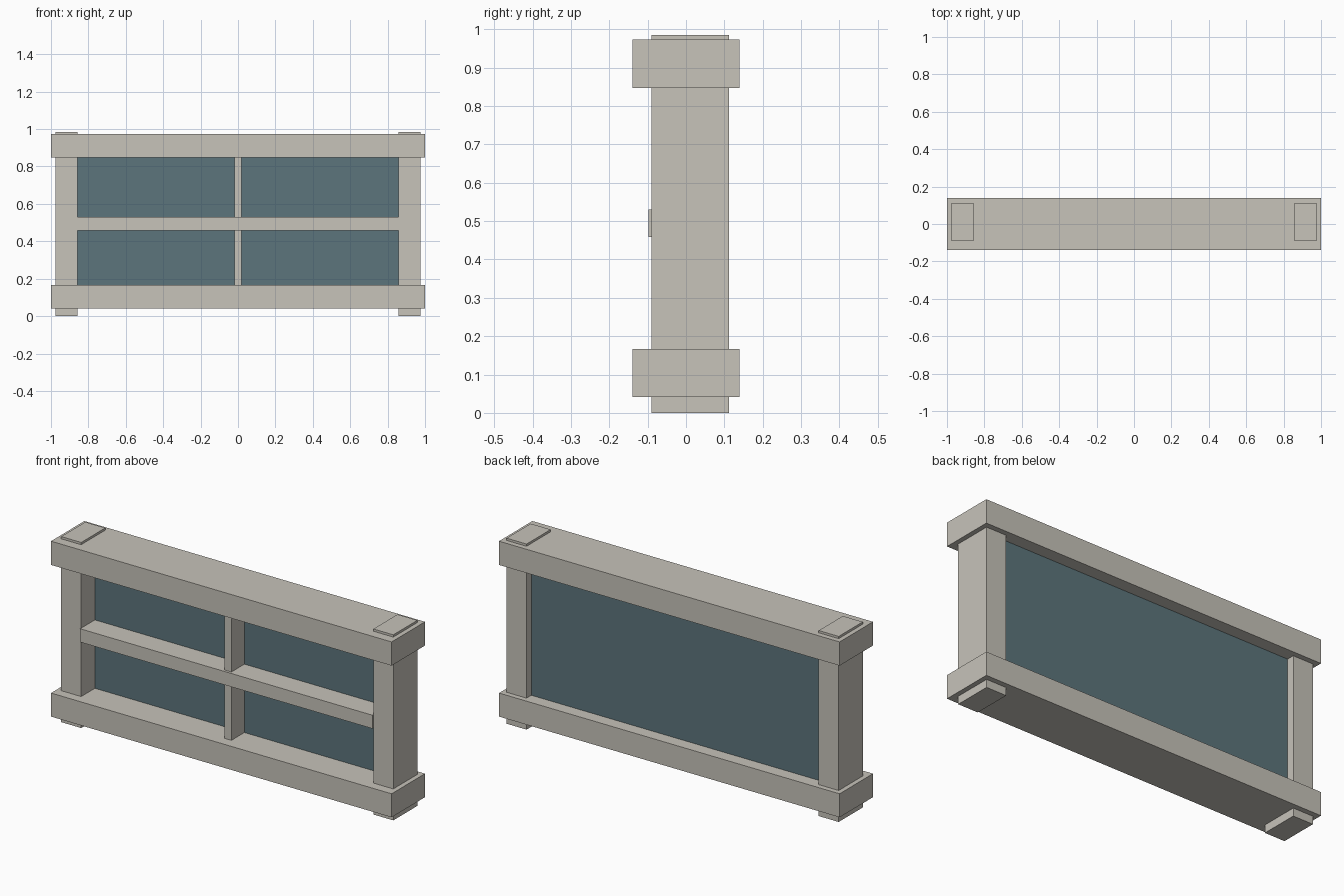
import bpy

cube = bpy.data.objects.get("Cube")
if cube:
    bpy.data.objects.remove(cube, do_unlink=True)


def make_material(name, rgb):
    mat = bpy.data.materials.new(name)
    mat.use_nodes = True
    color = (*rgb, 1.0)
    mat.diffuse_color = color
    mat.node_tree.nodes["Principled BSDF"].inputs["Base Color"].default_value = color
    return mat


def box(name, x, y, z, mat):
    """Box spanning the given (min, max) range on each axis."""
    spans = (x, y, z)
    bpy.ops.mesh.primitive_cube_add(size=1, location=[sum(s) / 2 for s in spans])
    obj = bpy.context.object
    obj.name = name
    obj.scale = [s[1] - s[0] for s in spans]
    bpy.ops.object.transform_apply(location=False, rotation=False, scale=True)
    obj.data.materials.append(mat)
    return obj


frame = make_material("warm grey paint", (0.571, 0.546, 0.491))
glass = make_material("blue grey glass", (0.107, 0.178, 0.202))

POST_IN, POST_OUT = 0.858, 0.975
LOW_TOP, HIGH_BOTTOM = 0.167, 0.847

# Corner posts running through both rails
for side, span in (("left", (POST_IN, POST_OUT)), ("right", (-POST_OUT, -POST_IN))):
    box(side + "_post", span, (-0.09, 0.112), (0, 0.985), frame)

# Wide sill and header
box("bottom_rail", (-1, 1), (-0.14, 0.14), (0.042, LOW_TOP), frame)
box("top_rail", (-1, 1), (-0.14, 0.14), (HIGH_BOTTOM, 0.973), frame)

# Glass pane set towards the back
box("glass_pane", (-POST_IN, POST_IN), (0.025, 0.072), (LOW_TOP, HIGH_BOTTOM), glass)

# Glazing bars in front of the pane
box("horizontal_bar", (-POST_IN, POST_IN), (-0.098, 0.025), (0.459, 0.53), frame)
for name, span in (("lower", (LOW_TOP, 0.459)), ("upper", (0.53, HIGH_BOTTOM))):
    box(name + "_vertical_bar", (-0.02, 0.02), (-0.084, 0.025), span, frame)
